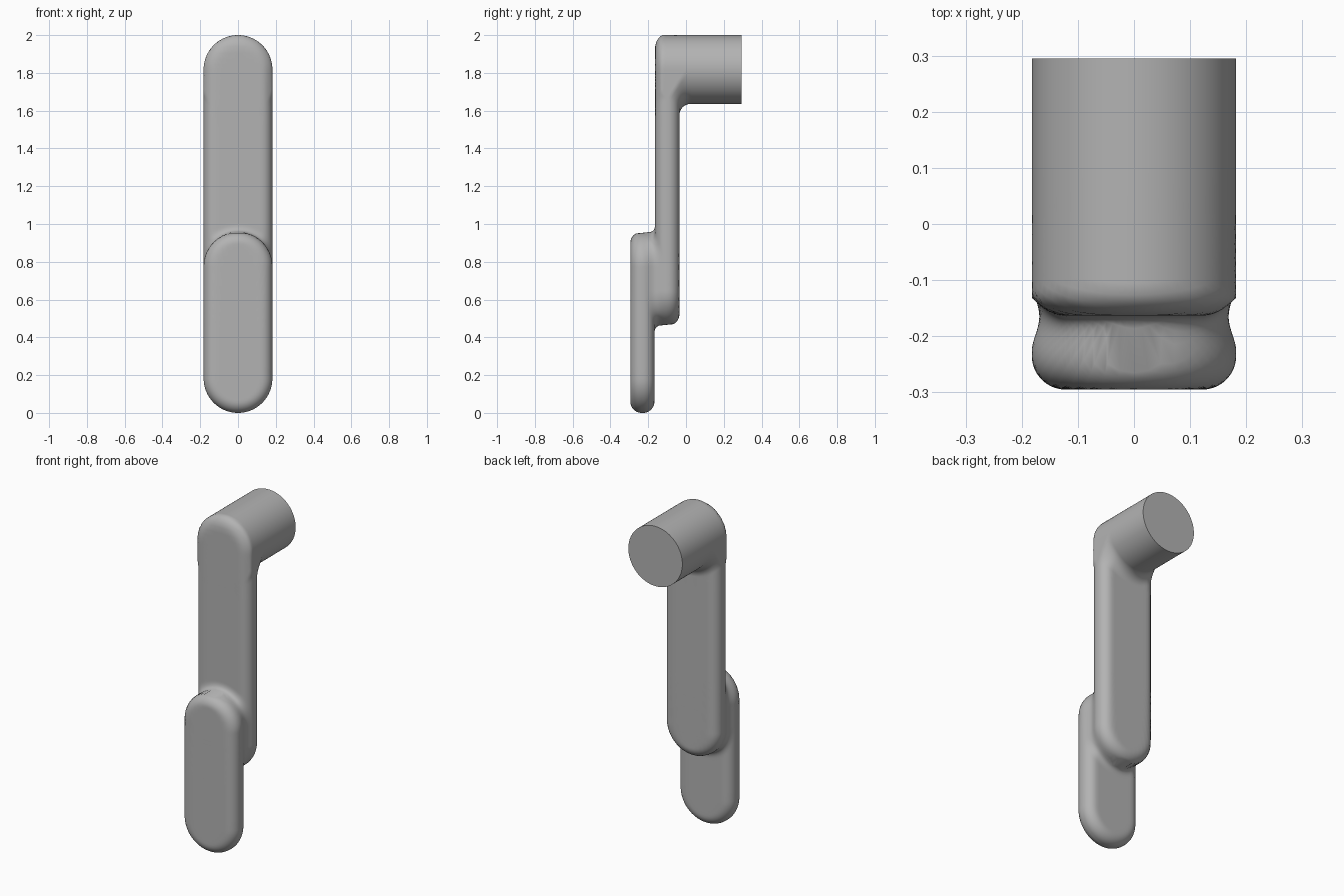
import bpy, bmesh
from math import hypot, cos, sin, pi

if "Cube" in bpy.data.objects:
    bpy.data.objects.remove(bpy.data.objects["Cube"])

R = 0.182           # half width of the bars and radius of the post
ROUND = 0.06        # edge rounding and fillet radius
HALF = 0.064        # half thickness of a bar
FRONT_Y, BACK_Y, END_Y = -0.231, -0.099, 0.295
TOP = 2.0


def outline(x, z, low, high):
    """Distance to a vertical pill outline."""
    return hypot(x, z - min(max(z, low + R), high - R)) - R


def bar(x, y, z, mid, low, high):
    """Pill-shaped bar with rounded edges."""
    a = outline(x, z, low, high) + ROUND
    b = abs(y - mid) - HALF + ROUND
    return min(max(a, b), 0) + hypot(max(a, 0), max(b, 0)) - ROUND


def fillet(a, b):
    """Union with a circular fillet."""
    return max(ROUND, min(a, b)) - hypot(max(ROUND - a, 0), max(ROUND - b, 0))


def body(x, y, z):
    lower = bar(x, y, z, FRONT_Y, 0, 0.958)
    upper = bar(x, y, z, BACK_Y, 0.462, TOP)
    post = max(hypot(x, z - TOP + R) - R, BACK_Y - y)
    return max(fillet(fillet(lower, upper), post), outline(x, z, 0, TOP))


# Section planes: (centre y, centre z, in-plane axis y, axis z, aspect)
sections = []
heights = [0.0005 + R * (1 - cos(pi / 2 * i / 16)) for i in range(17)]
heights += [0.25, 0.32, 0.38] + [0.39 + 0.008 * i for i in range(82)]
heights += [1.1, 1.25, 1.4, 1.5]
for z in heights:
    k = min(max((z - 0.46) / 0.5, 0), 1)
    sections.append((FRONT_Y + (BACK_Y - FRONT_Y) * k, z, -1, 0, 0.09))

# Sections turn through the elbow, about a point beneath the post
PY, PZ, STEPS = 0.03, 1.57, 36
for i in range(STEPS + 1):
    k = i / STEPS
    a = k * pi / 2
    t = (PY - BACK_Y) * (1 - k) + (TOP - R - PZ) * k
    sections.append((PY - t * cos(a), PZ + t * sin(a), -cos(a), sin(a),
                     0.09 + (R - 0.09) * k))
for y in (0.1, 0.2, END_Y):
    sections.append((y, TOP - R, 0, 1, R))

# Loft the skin through the sections
SIDES = 80
bm = bmesh.new()
rings = []
for cy, cz, ey, ez, aspect in sections:
    ring = []
    for j in range(SIDES):
        u, v = R * cos(2 * pi * j / SIDES), aspect * sin(2 * pi * j / SIDES)
        n = hypot(u, v)
        u, v = u / n, v / n
        near, far = 0.0, 0.5
        for _ in range(17):
            m = (near + far) / 2
            if body(u * m, cy + v * m * ey, cz + v * m * ez) < 0:
                near = m
            else:
                far = m
        ring.append(bm.verts.new((u * far, cy + v * far * ey, cz + v * far * ez)))
    rings.append(ring)
for lo, hi in zip(rings, rings[1:]):
    for j in range(SIDES):
        k = (j + 1) % SIDES
        bm.faces.new((lo[j], lo[k], hi[k], hi[j]))
bm.faces.new(rings[0])
bm.faces.new(rings[-1])
bmesh.ops.recalc_face_normals(bm, faces=bm.faces)

mesh = bpy.data.meshes.new("offset_handle")
bm.to_mesh(mesh)
bm.free()
handle = bpy.data.objects.new("offset_handle", mesh)
bpy.context.collection.objects.link(handle)

# Plain grey finish
grey = bpy.data.materials.new("plain_grey")
grey.use_nodes = True
colour = (0.45, 0.45, 0.45, 1)
grey.diffuse_color = colour
grey.node_tree.nodes["Principled BSDF"].inputs["Base Color"].default_value = colour
mesh.materials.append(grey)

bpy.ops.object.select_all(action="DESELECT")
handle.select_set(True)
bpy.context.view_layer.objects.active = handle
bpy.ops.object.shade_smooth_by_angle(angle=pi / 4)
